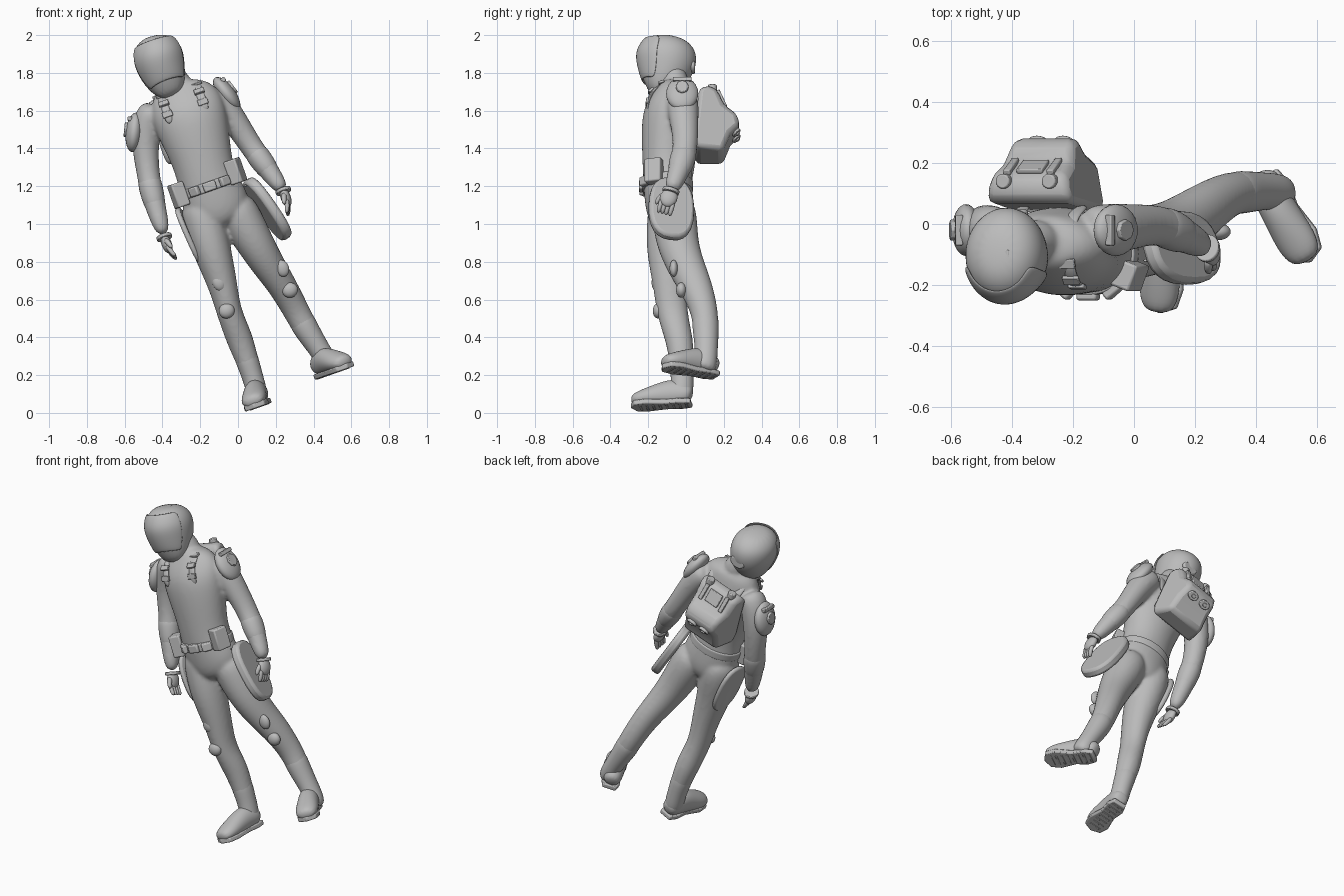
import bpy, bmesh
from math import cos, sin, tau, copysign, radians
from mathutils import Vector, Matrix

if "Cube" in bpy.data.objects:
    bpy.data.objects.remove(bpy.data.objects["Cube"])

grey = bpy.data.materials.new("plain grey")
grey.use_nodes = True
grey.diffuse_color = (0.5, 0.5, 0.5, 1)
grey.node_tree.nodes["Principled BSDF"].inputs["Base Color"].default_value = grey.diffuse_color

# The whole body leans sideways, so parts share these tilted axes
UP, BACK, SIDE = Vector((-0.33, 0, 0.94)), Vector((0, 1, 0)), Vector((0.94, 0, 0.33))
hard_parts = []


def frame(origin, z=UP, y=BACK):
    """Matrix at origin with the given z axis and approximate y axis."""
    z = Vector(z).normalized()
    x = Vector(y).cross(z).normalized()
    m = Matrix((x, z.cross(x), z)).transposed().to_4x4()
    m.translation = origin
    return m


def finish(name, bm, smooth=True):
    bmesh.ops.recalc_face_normals(bm, faces=bm.faces)
    mesh = bpy.data.meshes.new(name)
    bm.to_mesh(mesh)
    bm.free()
    mesh.materials.append(grey)
    for p in mesh.polygons:
        p.use_smooth = smooth
    obj = bpy.data.objects.new(name, mesh)
    bpy.context.collection.objects.link(obj)
    return obj


def loft(name, rings, m=None, n=12, arc=None, levels=2):
    """Smooth skin over elliptical rings (x, y, z, half width, half depth)."""
    side = m.col[0].xyz if m else SIDE
    pts = [(m @ Vector(r[:3])) if m else Vector(r[:3]) for r in rings]
    bm, rows = bmesh.new(), []
    for i, r in enumerate(rings):
        t = (pts[min(i + 1, len(pts) - 1)] - pts[max(i - 1, 0)]).normalized()
        x = (side - t * side.dot(t)).normalized()
        y = t.cross(x)
        a0, a1 = arc or (0, 1)
        angles = [tau * (a0 + (a1 - a0) * k / (n - bool(arc))) for k in range(n)]
        rows.append([bm.verts.new(pts[i] + x * r[3] * cos(a) + y * r[4] * sin(a)) for a in angles])
    for a, b in zip(rows, rows[1:]):
        for k in range(n - bool(arc)):
            j = (k + 1) % n
            bm.faces.new((a[k], a[j], b[j], b[k]))
    if not arc:
        bm.faces.new(rows[0])
        bm.faces.new(rows[-1])
    obj = finish(name, bm)
    if arc:
        solid = obj.modifiers.new("thickness", "SOLIDIFY")
        solid.thickness, solid.offset = 0.012, 0
    sub = obj.modifiers.new("smooth", "SUBSURF")
    sub.levels = sub.render_levels = levels
    return obj


def prism(name, outline, half, m, bevel=0.008, taper=None):
    """Outline in local xy, extruded both ways along local z."""
    bm = bmesh.new()
    ends = []
    for s in (-1, 1):
        ends.append([bm.verts.new(m @ Vector((x, y, s * half * (taper(x) if taper else 1)))) for x, y in outline])
        bm.faces.new(ends[-1])
    for k in range(len(outline)):
        j = (k + 1) % len(outline)
        bm.faces.new((ends[0][k], ends[0][j], ends[1][j], ends[1][k]))
    obj = finish(name, bm, False)
    b = obj.modifiers.new("soft edges", "BEVEL")
    b.width, b.segments = bevel, 2
    hard_parts.append(obj)


def blob(name, size, m):
    bm = bmesh.new()
    bmesh.ops.create_uvsphere(bm, u_segments=24, v_segments=16, radius=1,
                              matrix=m @ Matrix.Diagonal((*size, 1)))
    finish(name, bm)


def oval(a, b, n=24, power=1.0):
    bend = lambda v: copysign(abs(v) ** power, v)
    return [(a * bend(cos(tau * k / n)), b * bend(sin(tau * k / n))) for k in range(n)]


def rect(a, b):
    return [(-a, -b), (a, -b), (a, b), (-a, b)]


def grow(rings, f):
    return [(*r[:3], r[3] * f, r[4] * f) for r in rings]


def select(objs):
    bpy.ops.object.select_all(action="DESELECT")
    for o in objs:
        o.select_set(True)
    bpy.context.view_layer.objects.active = objs[0]


# Torso and neck
torso = [(-0.065, -0.08, 0.98, .09, .07), (-0.09, -0.08, 1.03, .17, .125), (-0.125, -0.09, 1.13, .183, .133),
         (-0.165, -0.10, 1.24, .156, .13), (-0.195, -0.10, 1.36, .165, .135), (-0.235, -0.09, 1.5, .195, .15),
         (-0.265, -0.085, 1.6, .205, .145), (-0.29, -0.06, 1.7, .18, .10), (-0.30, -0.05, 1.76, .085, .075)]
suit = [loft("bodysuit", grow(torso, 1.02)),
        loft("neck", [(-0.295, -0.05, 1.7, .085, .08), (-0.335, -0.06, 1.77, .07, .07), (-0.38, -0.08, 1.83, .07, .07)])]

# Helmet with visor, crown ridge and rear module
helmet = [(-0.345, -0.165, 1.68, .05, .03), (-0.37, -0.135, 1.73, .10, .10), (-0.405, -0.105, 1.82, .132, .155),
          (-0.425, -0.10, 1.9, .139, .165), (-0.445, -0.09, 1.96, .112, .13), (-0.453, -0.085, 1.993, .05, .06)]
loft("helmet", helmet, n=16)
loft("visor", grow(helmet[1:5], 1.01), arc=(0.55, 0.95), n=9)
prism("crown_ridge", rect(.05, .025), .006, frame((-0.455, -0.11, 1.98)), .004)
prism("helmet_rear_module", oval(.05, .035), .012, frame((-0.395, 0.035, 1.83), BACK, UP))

# Shoulder straps with buckles
for name, s in (("left_strap", 1), ("right_strap", -1)):
    m = frame(Vector((-0.275, -0.07, 1.6)) + SIDE * s * .1)
    loft(name, [(0, -.13, -.04, .024, .01), (0, -.135, .03, .024, .01), (0, -.08, .11, .024, .01),
                (0, .02, .12, .024, .01), (0, .1, .07, .024, .01), (0, .13, -.06, .024, .01)], m, n=8)
    for y, z in ((-.135, .015), (-.115, .075), (-.06, .119)):
        tilt = m.to_3x3() @ Vector((0, y, z * 1.5))
        prism(name + "_buckle", rect(.028, .016), .007, frame(m @ Vector((0, y, z)), tilt, UP), .003)

# Arms, forearm guards, shoulder plates and hands
arms = {
    "left": [(-0.16, -0.03, 1.68, .07, .08), (-0.10, -0.02, 1.655, .085, .09), (-0.02, -0.01, 1.55, .07, .077),
             (0.07, 0, 1.41, .06, .065), (0.125, -0.02, 1.335, .062, .068), (0.19, -0.05, 1.245, .05, .052),
             (0.24, -0.08, 1.175, .037, .042)],
    "right": [(-0.43, -0.03, 1.62, .07, .08), (-0.475, -0.02, 1.57, .085, .085), (-0.495, -0.01, 1.42, .073, .075),
              (-0.475, -0.025, 1.26, .06, .065), (-0.46, -0.045, 1.18, .063, .068), (-0.425, -0.08, 1.05, .052, .052),
              (-0.392, -0.11, .94, .037, .042)]}
hands = {"left": ((0.24, -0.08, 1.175), (.04, -.035, -.11), 1), "right": ((-0.39, -0.112, .93), (.045, -.045, -.13), -1)}
plates = {"left": ((-0.06, -0.02, 1.69), (.8, 0, .6), (-.6, 0, .8)), "right": ((-0.55, -0.02, 1.485), (-1, 0, .1), (.1, 0, 1))}
for who, rings in arms.items():
    suit.append(loft(who + "_arm", grow(rings, 1.03)))
    loft(who + "_forearm_guard", grow(rings[3:6], 1.07))
    spot, out, along = plates[who]
    m = frame(spot, out, along)
    blob(who + "_shoulder_plate", (.085, .105, .045), m)
    prism(who + "_shoulder_boss", oval(.035, .04, 8), .012, m @ Matrix.Translation((0, .01, .042)), .004)
    prism(who + "_shoulder_rim", rect(.05, .012), .012, m @ Matrix.Translation((0, .07, .03)), .004)
    wrist, aim, curl = hands[who]
    m = frame(wrist, aim)
    prism(who + "_cuff", oval(.042, .046), .01, m, .004)
    blob(who + "_palm", (.027, .046, .052), m @ Matrix.Translation((0, 0, .04)))
    for k in range(4):
        y = -.032 + .021 * k
        loft(who + "_finger", [(0, y, .05, .015, .015), (curl * .006, y, .095, .014, .014),
                               (curl * .025, y, .132, .011, .011)], m, n=8, levels=1)
    loft(who + "_thumb", [(0, -.025, .02, .018, .018), (curl * .012, -.054, .058, .015, .015),
                          (curl * .02, -.056, .09, .011, .011)], m, n=8, levels=1)

# Legs, boots and knee pads
legs = {
    "left": [(-0.04, -0.075, 1.14, .10, .11), (0.015, -0.06, 1.03, .115, .122), (0.095, -0.045, .89, .10, .112),
             (0.165, 0, .775, .088, .10), (0.238, 0.052, .67, .077, .09), (0.308, 0.10, .54, .071, .072),
             (0.362, 0.105, .44, .067, .069), (0.432, 0.108, .335, .055, .059), (0.472, 0.105, .27, .055, .06),
             (0.495, 0.09, .22, .05, .06)],
    "right": [(-0.21, -0.085, 1.14, .10, .11), (-0.185, -0.08, 1.03, .115, .128), (-0.14, -0.10, .865, .105, .115),
              (-0.08, -0.085, .68, .078, .09), (-0.05, -0.075, .54, .066, .083), (-0.01, -0.05, .44, .071, .076),
              (0.02, -0.03, .36, .07, .073), (0.069, -0.02, .22, .055, .059), (0.095, -0.02, .13, .055, .06),
              (0.11, -0.03, .07, .05, .06)]}
shoe = [(0, .16, .055, .033, .033), (0, .13, .066, .058, .062), (0, .06, .08, .06, .079),
        (0, -.03, .062, .067, .065), (0, -.11, .047, .072, .049), (0, -.168, .036, .047, .033)]
sole = [(.04, .155), (-.04, .155), (-.055, .1), (-.047, .02), (-.068, -.08), (-.055, -.145), (0, -.17),
        (.055, -.145), (.068, -.08), (.047, .02), (.055, .1)]
feet = {"left": frame((.508, .025, .21), UP, (-.116, .22, -.02)), "right": frame((.113, -.125, .032), UP, (.03, .26, .035))}
knees = {"left": ((.235, -.065, .765), (.275, -.025, .65)), "right": ((-.1, -.16, .69), (-.06, -.148, .54))}
for who, rings in legs.items():
    suit.append(loft(who + "_leg", grow(rings, 1.03)))
    loft(who + "_boot_shaft", grow(rings[5 if who == "left" else 6:], 1.05))
    loft(who + "_boot", shoe, feet[who])
    prism(who + "_sole", sole, .014, feet[who] @ Matrix.Translation((0, 0, .014)), .006)
    for k in range(8):
        prism(who + "_tread", rect(.036, .006), .003, feet[who] @ Matrix.Translation((0, .13 - .035 * k, 0)), .002)
    blob(who + "_thigh_pad", (.035, .022, .045), frame(knees[who][0]))
    blob(who + "_knee_pad", (.042, .028, .04), frame(knees[who][1]))

# Blend body and limbs into one continuous suit
select(suit)
bpy.ops.object.join()
blend = suit[0].modifiers.new("blend", "REMESH")
blend.mode, blend.voxel_size, blend.use_smooth_shade = "VOXEL", 0.011, True
relax = suit[0].modifiers.new("relax", "SMOOTH")
relax.factor, relax.iterations = 0.5, 6

# Belt, buckle and pouches
m = frame((-0.15, -0.098, 1.2))
loft("belt", [(0, 0, z, .176, .142) for z in (-.028, -.024, .024, .028)], m)
for name, a, b, deep, x, y, z in (
        ("belt_buckle", .035, .025, .012, 0, -.14, 0), ("belt_pouch", .03, .025, .015, .085, -.122, 0),
        ("belt_pouch", .03, .025, .015, -.085, -.122, 0), ("left_pouch", .045, .065, .035, .155, -.07, .03),
        ("right_pouch", .045, .065, .035, -.17, -.06, .01)):
    way = m.to_3x3() @ Vector((x * 1.2, y, 0))
    prism(name, rect(a, b), deep, frame(m @ Vector((x, y, z)), way, UP))

# Hanging hip case and thigh plate
m = frame((.155, -.078, 1.08), (.8, .25, .55), (-.6, 0, .8))
prism("left_hip_case", oval(.122, .19, power=.8), .028, m, .016)
loft("hip_case_strap", [(.03, -.12, 1.2, .015, .015), (.07, -.12, 1.22, .015, .015), (.1, -.1, 1.17, .015, .015)], n=8)
m = frame((-.255, -.075, .935), (-.9, .12, -.4), (-.4, 0, .9))
prism("right_thigh_plate", oval(.1, .165, power=.8), .014, m, .01)

# Backpack: tapered shell, top knobs, rear vents and panel
centre = Vector((-.29, 0, 1.52))
m = frame(centre, SIDE, UP)
shell = [(.07, .165), (.12, .185), (.165, .165), (.2, .085), (.27, .035), (.285, -.03), (.235, -.08), (.195, -.18),
         (.055, -.17), (.04, -.1)]
prism("backpack", shell, .143, m, .025, lambda y: 1.08 - 1.5 * max(y - .05, 0))
b = frame(centre)
for s in (-1, 1):
    prism("backpack_knob", oval(.024, .024), .02, b @ Matrix.Translation((s * .08, .14, .18)), .005)
    vent = b @ frame((s * .045, .264, -.052), (0, .7, -.7), (0, .7, .7))
    prism("backpack_vent_ring", oval(.034, .026), .012, vent, .004)
    prism("backpack_vent_hub", oval(.014, .012), .02, vent, .003)
    prism("backpack_rib", rect(.012, .05), .01, b @ frame((s * .075, .188, .125), (0, .9, .4), (0, -.4, .9)), .004)
prism("backpack_panel", rect(.045, .04), .008, b @ frame((0, .188, .125), (0, .9, .4), (0, -.4, .9)), .004)

# Keep bevelled parts crisp but soft
select(hard_parts)
bpy.ops.object.shade_smooth_by_angle(angle=radians(35))
